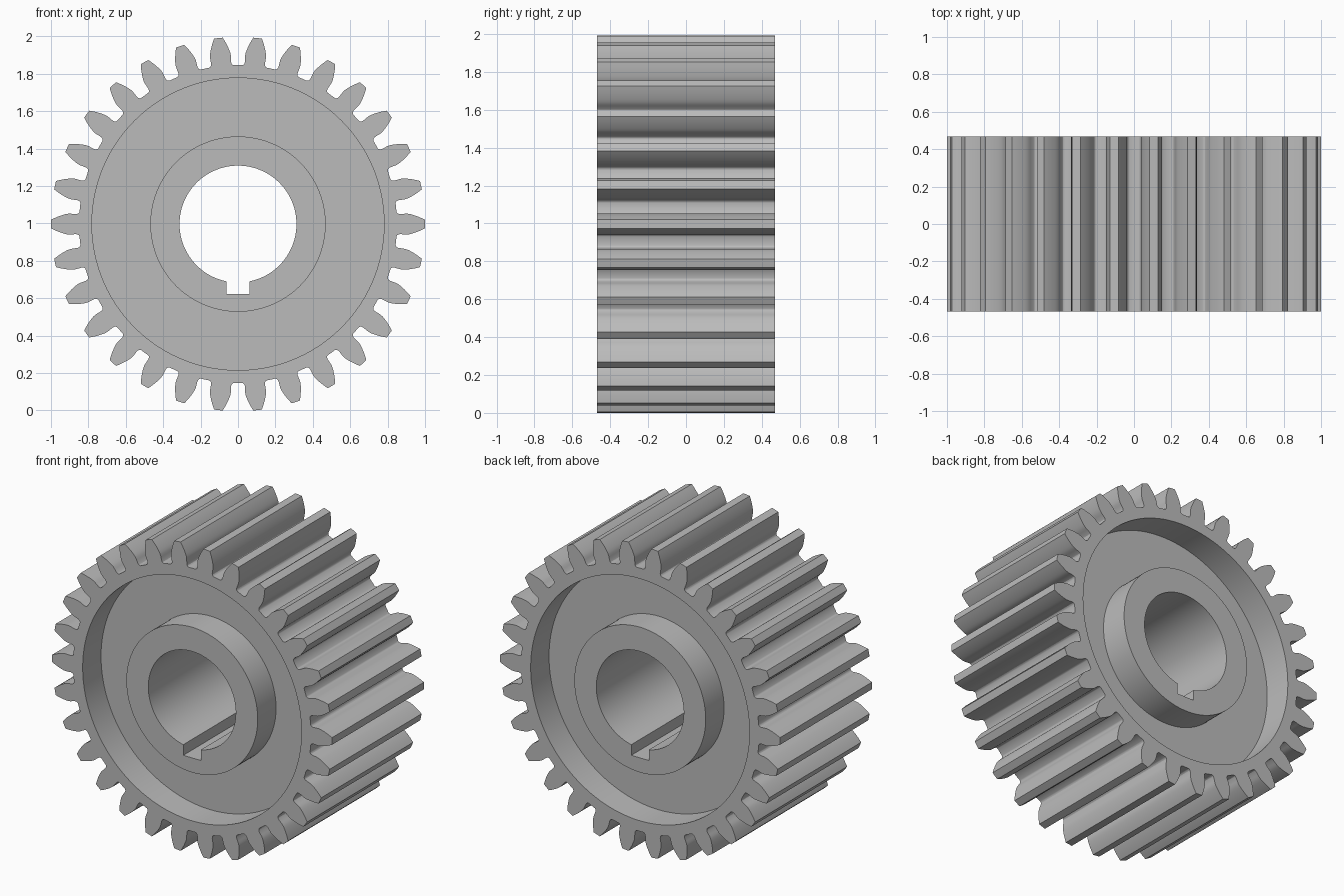
import bpy, bmesh, math

if "Cube" in bpy.data.objects:
    bpy.data.objects.remove(bpy.data.objects["Cube"])

TEETH, MODULE = 30, 0.0625
PITCH_R, ROOT_R, TIP_R = 0.9375, 0.85, 1.0
HALF_WIDTH, RECESS = 0.46875, 0.1875
RECESS_R, HUB_R, BORE_R = 0.78125, 0.46875, 0.3125
KEY_HALF, KEY_DEPTH = 0.0625, 0.375
CENTRE_Z = 0.9966


def inv(a):
    return math.tan(a) - a


def polar(r, a):
    return (r * math.cos(a), r * math.sin(a))


def circle(r, n=120):
    return [polar(r, 2 * math.pi * i / n) for i in range(n)]


# Tooth outline: root fillet, involute flank, flat tip
def gear_profile():
    base_r = PITCH_R * math.cos(math.radians(20))
    at_pitch = math.pi / (2 * TEETH) + inv(math.radians(20))
    half = [(ROOT_R, 0.077), (0.8525, 0.0705), (0.858, 0.065), (0.868, 0.062)]
    for i in range(9):
        r = 0.89 + (TIP_R - 0.89) * i / 8
        half.append((r, min(0.062, at_pitch - inv(math.acos(base_r / r)))))
    pts = []
    for t in range(TEETH):
        c = 2 * math.pi * t / TEETH
        pts += [polar(r, c - h) for r, h in half]
        pts.append(polar(TIP_R, c))
        pts += [polar(r, c + h) for r, h in reversed(half)]
    return pts


# Bore outline with keyway at the bottom
def bore_profile(n=96):
    a = math.asin(KEY_HALF / BORE_R)
    start, sweep = -math.pi / 2 + a, 2 * math.pi - 2 * a
    pts = [polar(BORE_R, start + sweep * i / n) for i in range(n + 1)]
    return pts + [(-KEY_HALF, -KEY_DEPTH), (KEY_HALF, -KEY_DEPTH)]


bm = bmesh.new()


def loop(profile, y):
    verts = [bm.verts.new((x, y, z + CENTRE_Z)) for x, z in profile]
    edges = [bm.edges.new((v, verts[(i + 1) % len(verts)])) for i, v in enumerate(verts)]
    return verts, edges


def wall(a, b):
    va, vb = a[0], b[0]
    for i in range(len(va)):
        j = (i + 1) % len(va)
        bm.faces.new((va[i], va[j], vb[j], vb[i]))


def flat_ring(outer, inner):
    bmesh.ops.triangle_fill(bm, use_beauty=True, use_dissolve=False,
                            edges=outer[1] + inner[1], normal=(0, -1, 0))


# Each side: toothed rim face, recess wall, web, hub wall, hub face
sides = []
for s in (-1, 1):
    face_y, web_y = s * HALF_WIDTH, s * (HALF_WIDTH - RECESS)
    teeth, bore = loop(gear_profile(), face_y), loop(bore_profile(), face_y)
    rim, rim_in = loop(circle(RECESS_R), face_y), loop(circle(RECESS_R), web_y)
    hub, hub_in = loop(circle(HUB_R), face_y), loop(circle(HUB_R), web_y)
    flat_ring(teeth, rim)
    flat_ring(hub, bore)
    wall(rim, rim_in)
    wall(rim_in, hub_in)
    wall(hub_in, hub)
    sides.append((teeth, bore))

# Tooth flanks and bore through the full width
wall(sides[0][0], sides[1][0])
wall(sides[0][1], sides[1][1])
bmesh.ops.recalc_face_normals(bm, faces=bm.faces[:])

mesh = bpy.data.meshes.new("spur_gear")
bm.to_mesh(mesh)
bm.free()
gear = bpy.data.objects.new("spur_gear", mesh)
bpy.context.collection.objects.link(gear)

steel = bpy.data.materials.new("grey_steel")
steel.diffuse_color = (0.5, 0.5, 0.5, 1)
steel.use_nodes = True
steel.node_tree.nodes["Principled BSDF"].inputs["Base Color"].default_value = steel.diffuse_color
mesh.materials.append(steel)

bpy.context.view_layer.objects.active = gear
gear.select_set(True)
bpy.ops.object.shade_smooth_by_angle(angle=math.radians(25))
